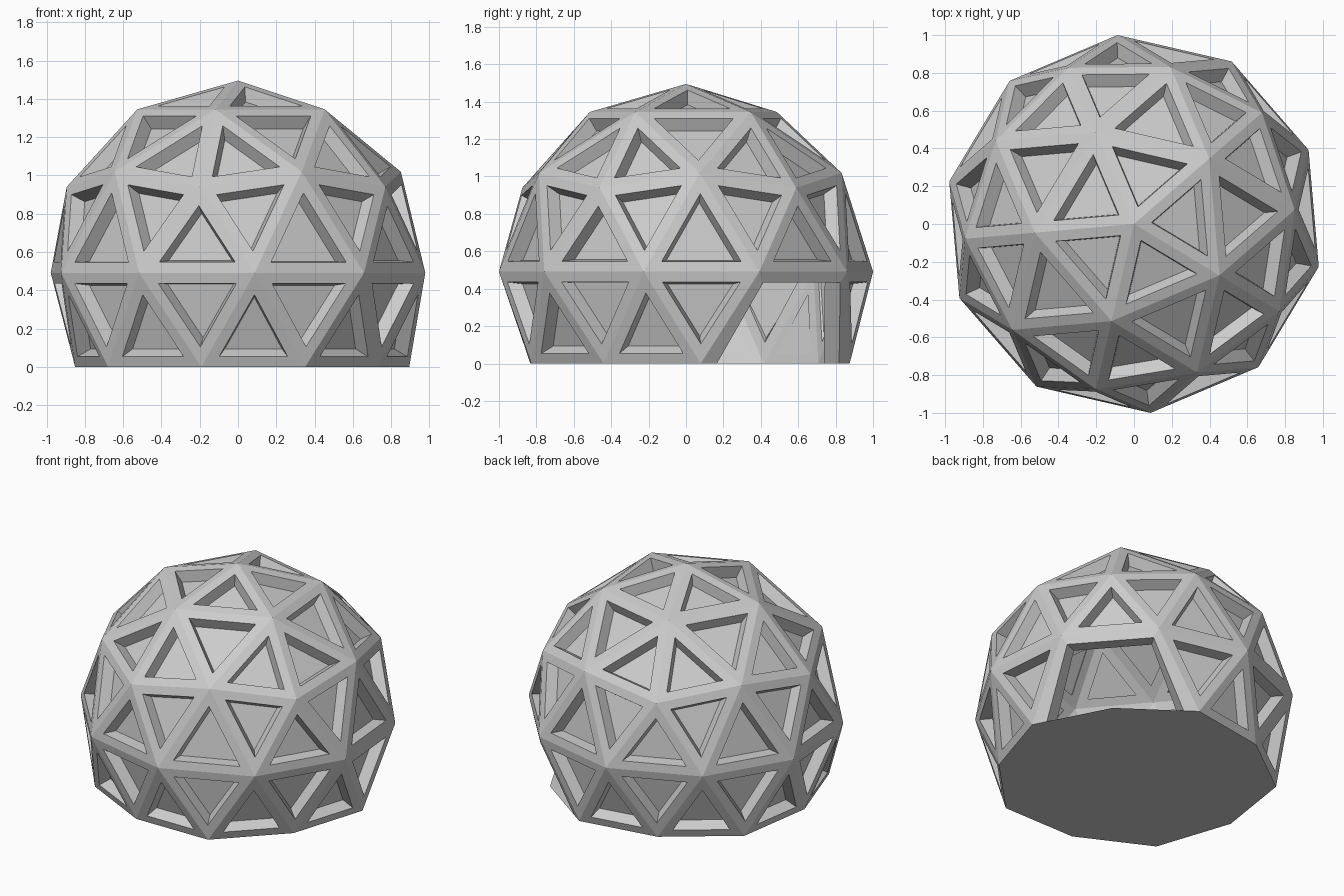
import bpy, bmesh, math
from mathutils import Matrix, Vector

if "Cube" in bpy.data.objects:
    bpy.data.objects.remove(bpy.data.objects["Cube"])

R, BASE = 1.004, -0.489       # sphere radius, height of the cut ring
RIM, SHELL = 0.056, 0.90      # strut half width, inner shell scale


def new_object(name, bm):
    bmesh.ops.remove_doubles(bm, verts=bm.verts, dist=1e-5)
    me = bpy.data.meshes.new(name)
    bm.to_mesh(me)
    bm.free()
    ob = bpy.data.objects.new(name, me)
    bpy.context.collection.objects.link(ob)
    return ob


def face(bm, pts):
    bm.faces.new([bm.verts.new(p) for p in pts])


def ring(tri, inset, depth):
    # Triangle inset in its own plane and pushed along its normal
    a, b, c = tri
    n = (b - a).cross(c - a).normalized()
    la, lb, lc = (b - c).length, (c - a).length, (a - b).length
    centre = (a * la + b * lb + c * lc) / (la + lb + lc)
    r = (b - a).cross(c - a).length / (la + lb + lc)
    return [centre + (p - centre) * (1 - inset / r) - n * depth for p in tri]


def bridge(bm, lo, hi):
    for i in range(len(lo)):
        j = (i + 1) % len(lo)
        face(bm, (lo[i], lo[j], hi[j], hi[i]))


def shrink(p):
    # Matching point on the inner shell, base kept level
    q = p * SHELL
    if p.z < 0.01:
        q.z = 0
    else:
        q.z = -BASE * R + (p.z + BASE * R) * SHELL
    return q


# Two-frequency geodesic dome with a flattened base ring
src = bmesh.new()
bmesh.ops.create_icosphere(src, subdivisions=2, radius=1,
                           matrix=Matrix.Rotation(math.radians(41), 4, 'Z'))
bmesh.ops.delete(src, geom=[v for v in src.verts if v.co.z < -0.6], context='VERTS')
for v in src.verts:
    if v.co.z < -0.3:
        v.co.z = BASE
    v.co = (v.co + Vector((0, 0, -BASE))) * R


def azimuth(p):
    return math.degrees(math.atan2(p.y, p.x))


# Doorway: the three lowest triangles meeting at the 41 degree base corner
base = [v for v in src.verts if v.co.z < 0.01]
door_v = min(base, key=lambda v: abs(azimuth(v.co) - 41))
door_faces = set(door_v.link_faces)

struts, panels = bmesh.new(), bmesh.new()
for f in src.faces:
    if f in door_faces:
        continue
    tri = [v.co.copy() for v in f.verts]
    inner = [shrink(p) for p in tri]
    hole, seat = ring(tri, RIM, 0), ring(tri, RIM + 0.018, 0.072)
    back = ring(inner, RIM, 0)
    bridge(struts, tri, hole)
    bridge(struts, hole, seat)
    bridge(struts, back, inner)
    bridge(struts, ring(tri, RIM + 0.012, 0.08), back)
    face(panels, seat)
    face(panels, list(reversed(ring(tri, RIM + 0.012, 0.08))))

# Door frame strips and jambs
corners = sorted({v for f in door_faces for v in f.verts if v != door_v},
                 key=lambda v: azimuth(v.co))
outer = [v.co.copy() for v in corners]
opening = [p.lerp(door_v.co, 0.18 if p.z < 0.01 else 0.12) for p in outer]
o_in, p_in = [shrink(p) for p in outer], [shrink(p) for p in opening]
for i in range(3):
    j = i + 1
    face(struts, (outer[j], outer[i], opening[i], opening[j]))
    face(struts, (opening[j], opening[i], p_in[i], p_in[j]))
    face(struts, (p_in[j], p_in[i], o_in[i], o_in[j]))

new_object("dome_frame", struts)
new_object("dome_panels", panels)

# Floor
floor = bmesh.new()
face(floor, [v.co.copy() for v in sorted(base, key=lambda v: -azimuth(v.co))])
new_object("floor", floor)
src.free()
